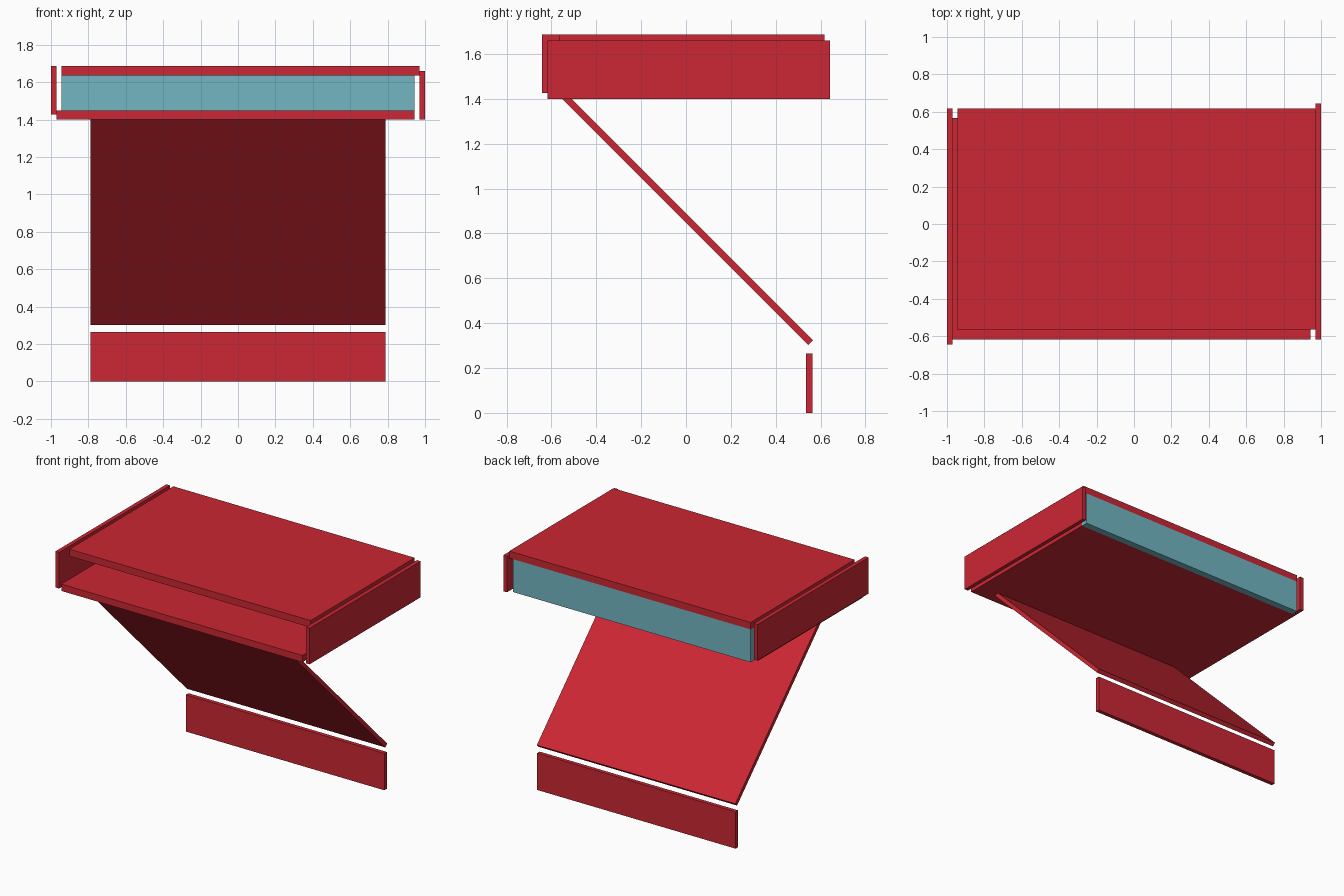
import bpy
import math

if "Cube" in bpy.data.objects:
    bpy.data.objects.remove(bpy.data.objects["Cube"])


def material(name, color):
    m = bpy.data.materials.new(name)
    m.diffuse_color = (*color, 1)
    m.use_nodes = True
    m.node_tree.nodes["Principled BSDF"].inputs["Base Color"].default_value = m.diffuse_color
    return m


RED = material("red_paint", (0.60, 0.02, 0.033))
TEAL = material("teal_paint", (0.17, 0.47, 0.54))


def panel(name, x, y, z, mat=RED, tilt=0.0):
    """Box spanning the given (min, max) ranges, optionally tilted about x."""
    spans = (x, y, z)
    bpy.ops.mesh.primitive_cube_add(size=1, location=[(a + b) / 2 for a, b in spans])
    ob = bpy.context.object
    ob.name = name
    ob.scale = [b - a for a, b in spans]
    bpy.ops.object.transform_apply(location=False, rotation=False, scale=True)
    ob.rotation_euler.x = tilt
    ob.data.materials.append(mat)
    return ob


# open-fronted box: each panel is offset past its neighbour, pinwheel fashion
panel("left_side", (-1, -0.971), (-0.643, 0.617), (1.427, 1.686))
panel("right_side", (0.971, 1), (-0.617, 0.643), (1.4, 1.659))
panel("top_board", (-0.945, 0.971), (-0.563, 0.617), (1.636, 1.686))
panel("bottom_board", (-0.971, 0.943), (-0.617, 0.568), (1.4, 1.449))
panel("back_panel", (-0.945, 0.943), (0.568, 0.617), (1.4, 1.636), TEAL)

# sloping support, running from under the box front down to the rear base
low, high = (0.556, 0.313), (-0.545, 1.414)
length = math.dist(low, high)
mid_y, mid_z = (low[0] + high[0]) / 2, (low[1] + high[1]) / 2
panel("sloping_support", (-0.788, 0.788), (mid_y - length / 2, mid_y + length / 2),
      (mid_z - 0.0145, mid_z + 0.0145), tilt=-math.pi / 4)

# upright base plate
panel("base_plate", (-0.788, 0.788), (0.534, 0.563), (0, 0.264))
